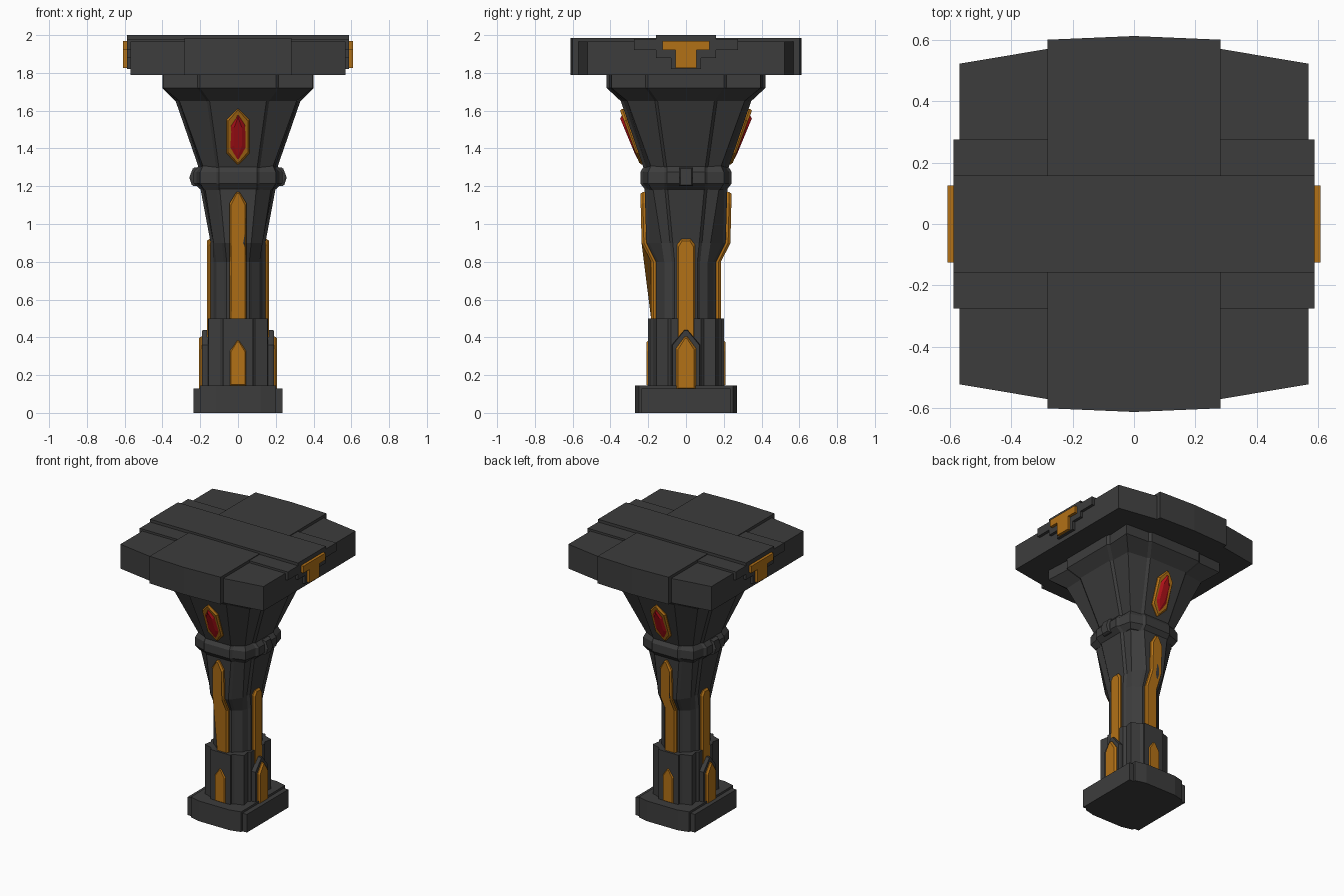
import bpy, bmesh

old = bpy.data.objects.get("Cube")
if old:
    bpy.data.objects.remove(old, do_unlink=True)


def material(name, rgb):
    m = bpy.data.materials.new(name)
    m.use_nodes = True
    m.diffuse_color = (*rgb, 1)
    m.node_tree.nodes["Principled BSDF"].inputs["Base Color"].default_value = (*rgb, 1)
    return m


STONE = material("dark_stone", (0.046, 0.046, 0.046))
GOLD = material("amber_gold", (0.45, 0.165, 0.008))
RED = material("red_gem", (0.45, 0.006, 0.01))


def loft(name, loops, mat):
    """Skin a stack of equal-length vertex loops and close both ends."""
    bm = bmesh.new()
    rings = [[bm.verts.new(p) for p in loop] for loop in loops]
    n = len(rings[0])
    for lo, hi in zip(rings, rings[1:]):
        for i in range(n):
            j = (i + 1) % n
            bm.faces.new((lo[i], lo[j], hi[j], hi[i]))
    bm.faces.new(rings[0][::-1])
    bm.faces.new(rings[-1])
    bmesh.ops.recalc_face_normals(bm, faces=bm.faces)
    mesh = bpy.data.meshes.new(name)
    bm.to_mesh(mesh)
    bm.free()
    mesh.materials.append(mat)
    obj = bpy.data.objects.new(name, mesh)
    bpy.context.collection.objects.link(obj)
    return obj


def four_way(quad):
    """Repeat the points of the +x +y quadrant (from x axis to y axis)."""
    q = list(quad)
    return (q + [(-x, y) for x, y in q[::-1]] + [(-x, -y) for x, y in q]
            + [(x, -y) for x, y in q[::-1]])


def slab(name, quad, z0, z1):
    outline = four_way(quad)
    return loft(name, [[(x, y, z) for x, y in outline] for z in (z0, z1)], STONE)


def tower(name, sections):
    """Sections are (z, half x, half y, panel half width, corner)."""
    loops = []
    for z, a, b, w, c in sections:
        s = 0.015
        quad = [(a, w), (a - s, w + s), (c, c), (w + s, b - s), (w, b)]
        loops.append([(x, y, z) for x, y in four_way(quad)])
    return loft(name, loops, STONE)


def panels(name, axis, rows, mat, thick=0.04, face=0.8):
    """Bevelled plates on two opposite sides; rows are (z, half width, depth)."""
    mid = (rows[0][0] + rows[-1][0]) / 2
    edge = [(w, z, d) for z, w, d in rows] + [(-w, z, d) for z, w, d in rows[::-1]]
    inset = (1 - face) * max(w for _, w, _ in rows)
    half = (rows[-1][0] - rows[0][0]) / 2
    zs = 1 - inset / half
    layers = [[(u, z, d - thick) for u, z, d in edge],
              [(u, z, d - 0.012) for u, z, d in edge],
              [(u * face, mid + (z - mid) * zs, d) for u, z, d in edge]]
    sides = ("front", "back") if axis == "y" else ("right", "left")
    for side, sign in zip(sides, (-1, 1)):
        if axis == "y":
            loops = [[(u, sign * d, z) for u, z, d in l] for l in layers]
        else:
            loops = [[(sign * d, u, z) for u, z, d in l] for l in layers]
        loft(f"{side}_{name}", loops, mat)


# Foot
slab("foot", [(0.235, 0.235)], 0, 0.13)
slab("foot_bulge", [(0.2, 0.25), (0.12, 0.27)], 0, 0.145)

# Pedestal and its raised plates
tower("pedestal", [(0.12, 0.16, 0.19, 0.08, 0.155), (0.5, 0.16, 0.19, 0.08, 0.155)])
slab("pedestal_plate", [(0.08, 0.2)], 0.12, 0.5)
panels("pedestal_gable", "x", [(0.12, 0.075, 0.19), (0.36, 0.075, 0.19), (0.44, 0.008, 0.19)],
       STONE, face=0.95)

# Shaft, collar and flared capital
tower("shaft", [(0.48, 0.145, 0.16, 0.06, 0.115), (0.8, 0.145, 0.16, 0.06, 0.115),
                (0.9, 0.145, 0.21, 0.07, 0.13), (1.22, 0.205, 0.22, 0.1, 0.18)])
tower("collar", [(1.18, 0.195, 0.215, 0.1, 0.18), (1.215, 0.235, 0.242, 0.1, 0.2),
                 (1.275, 0.235, 0.242, 0.1, 0.2), (1.31, 0.205, 0.22, 0.1, 0.185)])
panels("collar_stud", "x", [(1.2, 0.035, 0.245), (1.245, 0.035, 0.258), (1.3, 0.035, 0.24)], STONE)
tower("capital", [(1.29, 0.205, 0.222, 0.1, 0.18), (1.65, 0.33, 0.345, 0.15, 0.31),
                  (1.72, 0.4, 0.42, 0.2, 0.395), (1.82, 0.4, 0.42, 0.2, 0.395)])

# Table top: wings, curved centre block and stepped crossbars
slab("top_wings", [(0.568, 0.522), (0.282, 0.57)], 1.79, 1.965)
slab("top_centre", [(0.282, 0.6), (0, 0.612)], 1.79, 1.985)
slab("wide_crossbar", [(0.588, 0.275)], 1.92, 1.98)
slab("high_crossbar", [(0.588, 0.158)], 1.88, 2.0)
slab("low_crossbar", [(0.588, 0.08)], 1.82, 1.9)

# Gold T-shaped end pieces
tee = [(0.125, 1.97), (0.125, 1.92), (0.055, 1.92), (0.055, 1.825)]
tee += [(-y, z) for y, z in tee[::-1]]
for side, sign in (("right", -1), ("left", 1)):
    loft(f"{side}_end_tee", [[(sign * x, y, z) for y, z in tee] for x in (0.57, 0.608)], GOLD)

# Gold inlays on shaft and pedestal
panels("shaft_inlay", "y", [(0.49, 0.045, 0.185), (0.8, 0.045, 0.185), (0.9, 0.045, 0.235),
                            (1.11, 0.045, 0.24), (1.17, 0.008, 0.24)], GOLD)
panels("shaft_inlay", "x", [(0.37, 0.048, 0.165), (0.89, 0.048, 0.165), (0.92, 0.025, 0.165)], GOLD)
panels("pedestal_inlay", "y", [(0.14, 0.045, 0.208), (0.33, 0.045, 0.208), (0.385, 0.006, 0.208)], GOLD)
panels("pedestal_inlay", "x", [(0.12, 0.054, 0.207), (0.34, 0.054, 0.207), (0.405, 0.006, 0.207)], GOLD)


# Gems in gold settings, lying on the sloped capital faces
def gem_rows(low, high, width, lift):
    tip = 0.06
    shape = [(low, 0.004), (low + tip, width), (high - tip, width), (high, 0.004)]
    return [(z, w, 0.225 + 0.342 * (z - 1.3) + lift) for z, w in shape]


panels("gem_setting", "y", gem_rows(1.315, 1.61, 0.062, 0.018), GOLD, face=0.85)
panels("gem", "y", gem_rows(1.345, 1.58, 0.042, 0.028), RED, face=0.5)
